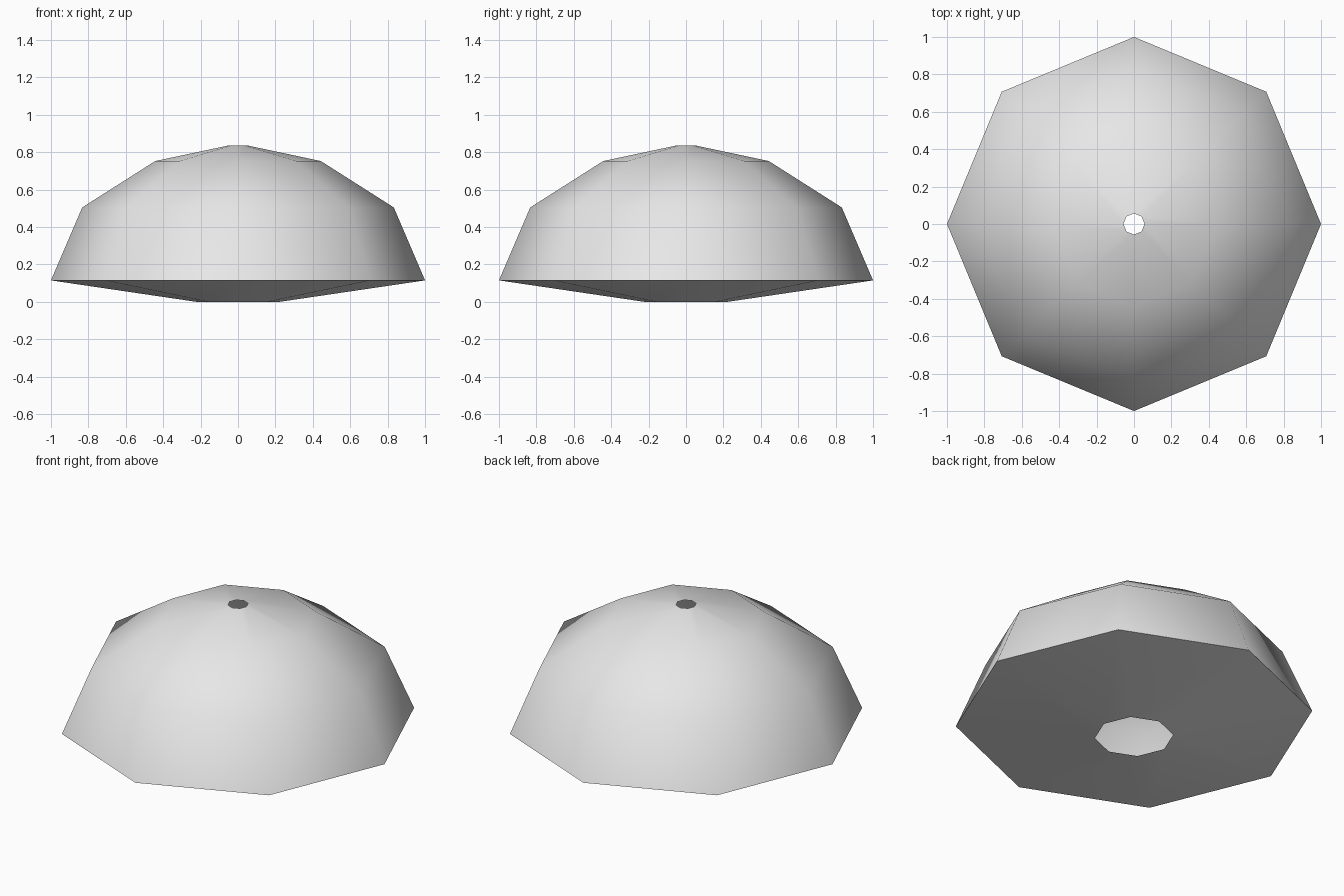
import bpy
import bmesh
from math import cos, sin, pi, radians

SIDES = 8

cube = bpy.data.objects.get("Cube")
if cube:
    bpy.data.objects.remove(cube, do_unlink=True)

# One pale grey for the whole shell
grey = bpy.data.materials.new("pale_grey")
grey.use_nodes = True
colour = (0.8, 0.8, 0.8, 1)
grey.diffuse_color = colour
grey.node_tree.nodes["Principled BSDF"].inputs["Base Color"].default_value = colour


def lathe(name, profile):
    """Turn (radius, height) points, listed bottom to top or inside to outside, into an open shell."""
    bm = bmesh.new()
    rings = [[bm.verts.new((r * cos(2 * pi * i / SIDES), r * sin(2 * pi * i / SIDES), z))
              for i in range(SIDES)] for r, z in profile]
    for lower, upper in zip(rings, rings[1:]):
        for i in range(SIDES):
            j = (i + 1) % SIDES
            bm.faces.new((lower[i], lower[j], upper[j], upper[i]))
    mesh = bpy.data.meshes.new(name)
    bm.to_mesh(mesh)
    bm.free()
    mesh.materials.append(grey)
    obj = bpy.data.objects.new(name, mesh)
    bpy.context.collection.objects.link(obj)
    bpy.ops.object.select_all(action="DESELECT")
    obj.select_set(True)
    bpy.context.view_layer.objects.active = obj
    bpy.ops.object.shade_smooth_by_angle(angle=radians(60))
    return obj


# Faceted dome with a small opening at the crown
lathe("dome", [(1, 0.115), (0.833, 0.505), (0.443, 0.753), (0.057, 0.835)])

# Shallow underside cone with a wider opening, meeting the dome at a hard rim
lathe("underside", [(0.22, 0), (1, 0.115)])
